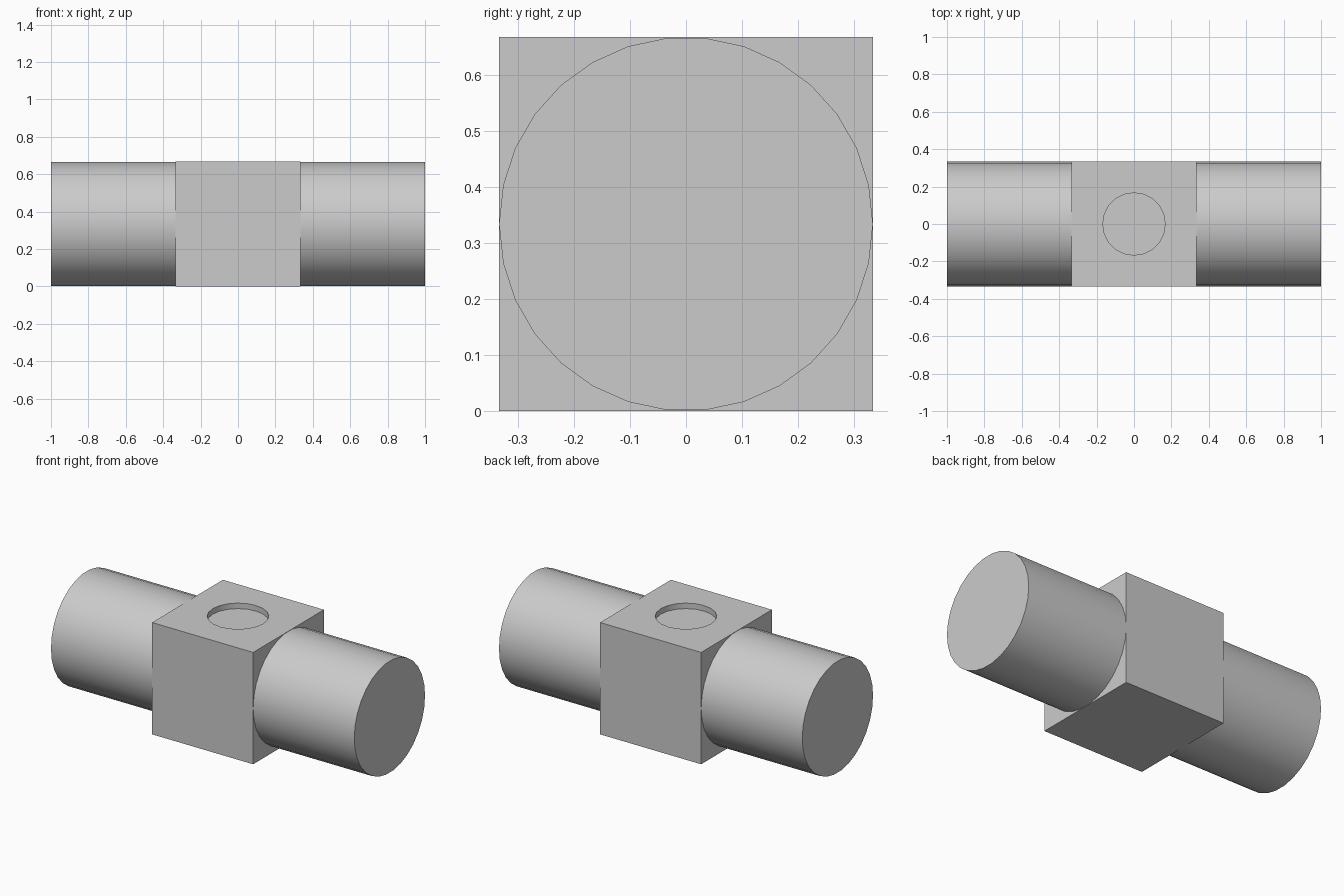
import bpy
import math

old = bpy.data.objects.get("Cube")
if old:
    bpy.data.objects.remove(old, do_unlink=True)

R = 1 / 3            # half width of the block and radius of the arms
HOLE_DEPTH = 0.033

grey = bpy.data.materials.new("plain grey")
grey.use_nodes = True
colour = (0.6, 0.6, 0.6, 1)
grey.diffuse_color = colour
grey.node_tree.nodes["Principled BSDF"].inputs["Base Color"].default_value = colour


def finish(obj, name):
    obj.name = name
    obj.data.materials.clear()
    obj.data.materials.append(grey)
    bpy.ops.object.select_all(action='DESELECT')
    obj.select_set(True)
    bpy.context.view_layer.objects.active = obj
    bpy.ops.object.shade_smooth_by_angle(angle=math.radians(30))


# Round arms on both sides
for side, name in ((1, "left_arm"), (-1, "right_arm")):
    bpy.ops.mesh.primitive_cylinder_add(
        vertices=30, radius=R, depth=2 * R, location=(side * 2 * R, 0, R),
        rotation=(0, math.pi / 2, 0))
    finish(bpy.context.object, name)

# Cutter for the shallow round recess
bpy.ops.mesh.primitive_cylinder_add(
    vertices=20, radius=R / 2, depth=2 * HOLE_DEPTH, location=(0, 0, 2 * R))
cutter = bpy.context.object
cutter.name = "recess_cutter"
cutter.hide_render = True

# Central block with the recess in its top
bpy.ops.mesh.primitive_cube_add(size=2 * R, location=(0, 0, R))
block = bpy.context.object
cut = block.modifiers.new("recess", 'BOOLEAN')
cut.operation = 'DIFFERENCE'
cut.solver = 'EXACT'
cut.object = cutter
bpy.ops.object.modifier_apply(modifier=cut.name)
bpy.data.objects.remove(cutter, do_unlink=True)
finish(block, "centre_block")
